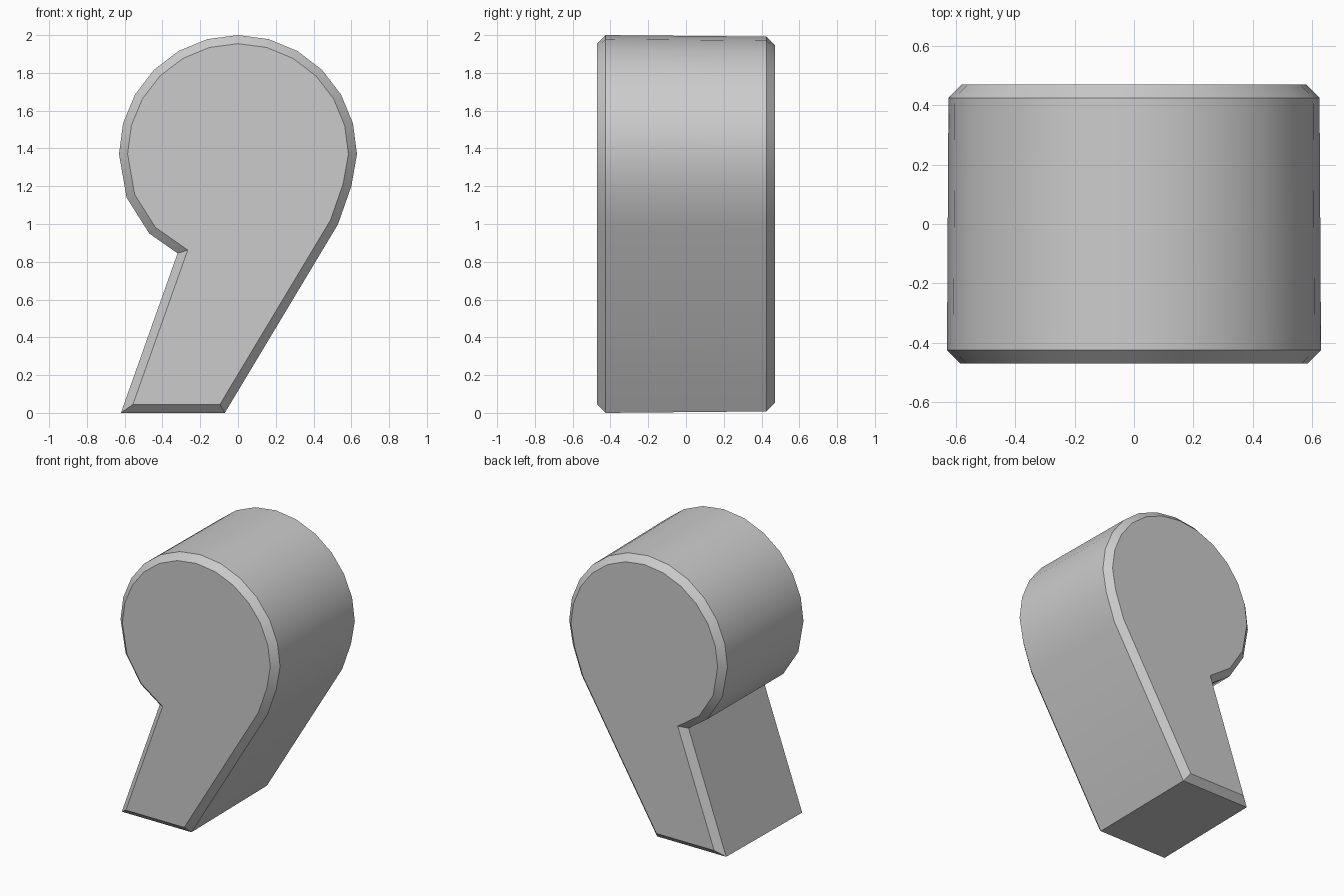
import bpy
import bmesh
from math import cos, sin, radians
from mathutils import Vector

RADIUS, CENTRE_Z = 0.63, 1.37
HALF_DEPTH, BEVEL = 0.47, 0.045
BACK_TAPER = 0.992

cube = bpy.data.objects.get("Cube")
if cube:
    bpy.data.objects.remove(cube, do_unlink=True)

# Plain grey material
grey = bpy.data.materials.new("light_grey")
grey.use_nodes = True
colour = (0.6, 0.6, 0.6, 1)
grey.diffuse_color = colour
grey.node_tree.nodes["Principled BSDF"].inputs["Base Color"].default_value = colour

# Outline: slanted tail, round head, notch under the head
outline = [(-0.62, 0), (-0.07, 0), (0.53, 1.0), (0.60, 1.2)]
outline += [(RADIUS * cos(radians(a)), CENTRE_Z + RADIUS * sin(radians(a)))
            for a in range(0, 181, 15)]
outline += [(-0.59, 1.14), (-0.47, 0.95), (-0.32, 0.845)]

# Front cap, extruded to the back with a very slight taper
bm = bmesh.new()
y_edge = HALF_DEPTH - BEVEL
front = bm.faces.new([bm.verts.new((x, -y_edge, z)) for x, z in outline])
extruded = bmesh.ops.extrude_face_region(bm, geom=[front], use_keep_orig=True)
back_verts = [g for g in extruded["geom"] if isinstance(g, bmesh.types.BMVert)]
for v in back_verts:
    v.co = Vector((v.co.x * BACK_TAPER, y_edge, 1 + (v.co.z - 1) * BACK_TAPER))
bmesh.ops.recalc_face_normals(bm, faces=bm.faces)

# Chamfer around both caps
caps = [f for f in bm.faces if len(f.verts) == len(outline)]
bmesh.ops.inset_individual(bm, faces=caps, thickness=BEVEL, depth=BEVEL,
                           use_even_offset=True)

mesh = bpy.data.meshes.new("comma_block")
bm.to_mesh(mesh)
bm.free()
mesh.materials.append(grey)
block = bpy.data.objects.new("comma_block", mesh)
bpy.context.collection.objects.link(block)

# Smooth round side with crisp chamfer edges
bpy.ops.object.select_all(action="DESELECT")
block.select_set(True)
bpy.context.view_layer.objects.active = block
bpy.ops.object.shade_smooth_by_angle(angle=radians(30))
